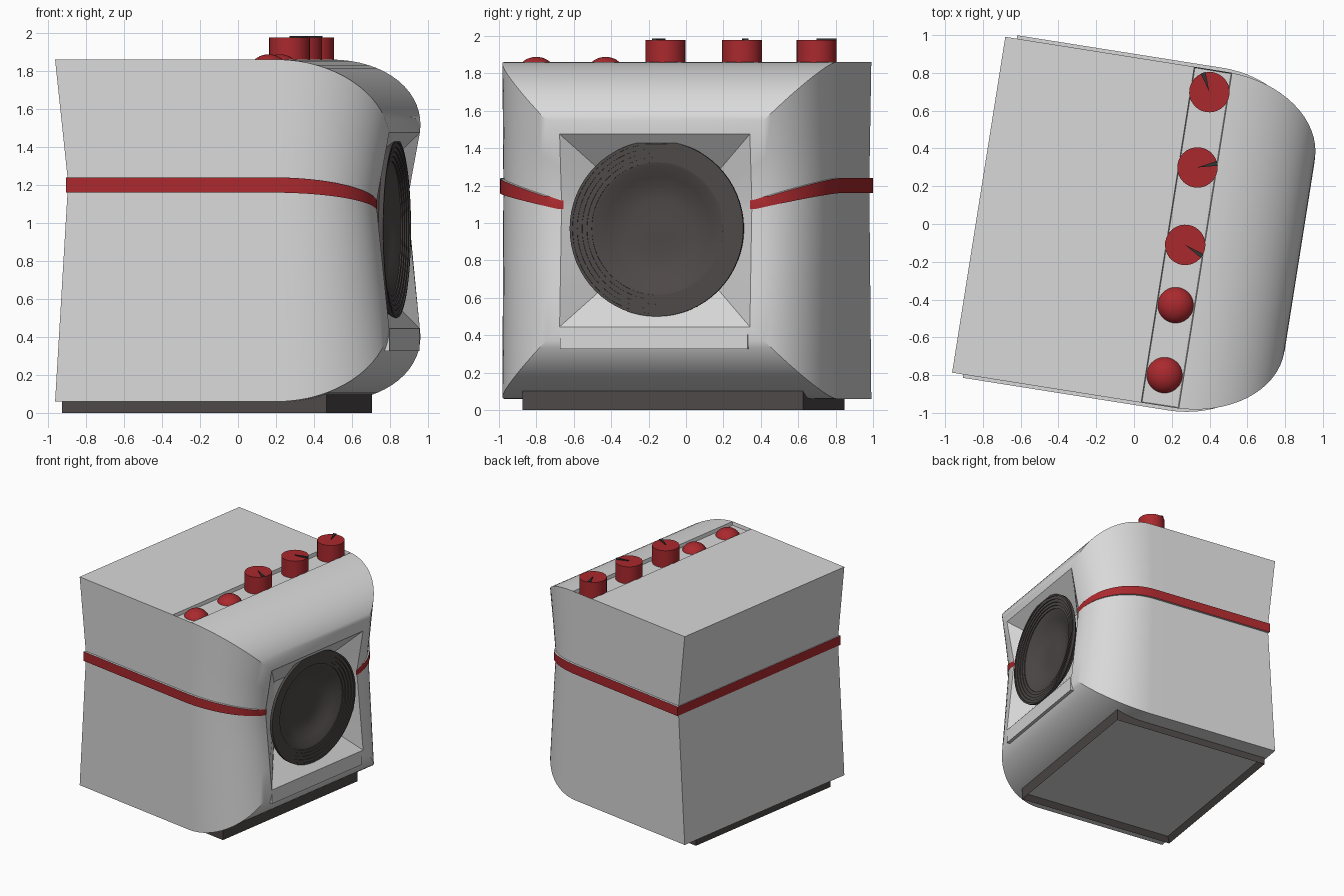
import bpy, bmesh
from math import sin, cos, pi, radians, sqrt
from mathutils import Matrix, Vector

if "Cube" in bpy.data.objects:
    bpy.data.objects.remove(bpy.data.objects["Cube"])

TURN = Matrix.Rotation(radians(-9), 4, 'Z')   # the cabinet stands turned
MID = Vector((0, -0.028, 0.96))               # axis of the tapering box
HALF, MOUTH = 0.9, 0.515
BACK, BEND, FRONT = -0.828, 0.36, 0.892
LOW, HIGH = 0.222, 0.311                      # band edges, as share of half height
SLOT_BACK, SLOT_FRONT = 0.185, 0.387          # control channel


def material(name, r, g, b):
    m = bpy.data.materials.new(name)
    m.use_nodes = True
    m.diffuse_color = (r, g, b, 1)
    node = m.node_tree.nodes["Principled BSDF"]
    node.inputs["Base Color"].default_value = (r, g, b, 1)
    node.inputs["Roughness"].default_value = 0.6
    return m


GREY = material("light grey", 0.69, 0.69, 0.69)
RED = material("red", 0.4, 0.022, 0.027)
DARK = material("charcoal", 0.075, 0.065, 0.064)
BLACK = material("dark pointer grey", 0.035, 0.035, 0.035)


def finish(bm, name, mats, angle=30):
    bmesh.ops.recalc_face_normals(bm, faces=bm.faces)
    me = bpy.data.meshes.new(name)
    bm.to_mesh(me)
    bm.free()
    for mat in mats:
        me.materials.append(mat)
    ob = bpy.data.objects.new(name, me)
    bpy.context.collection.objects.link(ob)
    ob.matrix_world = TURN
    bpy.ops.object.select_all(action='DESELECT')
    bpy.context.view_layer.objects.active = ob
    ob.select_set(True)
    bpy.ops.object.shade_smooth_by_angle(angle=radians(angle))


def add_box(bm, lo, hi):
    lo, hi = Vector(lo), Vector(hi)
    bmesh.ops.create_cube(bm, size=1, matrix=Matrix.Translation((lo + hi) / 2)
                          @ Matrix.Diagonal((*(hi - lo), 1)))


def shell(u, s, side, t, out=0.0, depth=0.066):
    """Point on the cabinet wall: station u, half size s, height t in -1..1.
    Front and back are drawn in towards the band."""
    pinch = depth * min(1, (1 - t) / (1 - HIGH), (1 + t) / (1 + LOW))
    return MID + Vector((u - pinch * (u - 0.033) / 0.859, side * (s + out), t * s))


def loft(bm, rings):
    loops = [[bm.verts.new(p) for p in ring] for ring in rings]
    n = len(loops[0])
    for a, b in zip(loops, loops[1:]):
        for i in range(n):
            j = (i + 1) % n
            bm.faces.new((a[i], a[j], b[j], b[i]))
    return loops


# Stations: straight box, then an elliptical taper to the mouth
def taper(u):
    k = min(1, max(0, (u - BEND) / (FRONT - BEND)))
    return u, MOUTH + (HALF - MOUTH) * sqrt(1 - k * k)


ARC = 16
bends = [BEND + (FRONT - BEND) * sin(pi / 2 * i / ARC) for i in range(ARC + 1)]
stations = [taper(u) for u in sorted([BACK, SLOT_BACK, SLOT_FRONT] + bends)]

# Cabinet with a drawn-in back and a funnel behind the speaker
heights = [-1, -0.6, -0.2, LOW, HIGH, 0.65, 1]


def ring(u, s, depth=0.066):
    return ([shell(u, s, -1, t, depth=depth) for t in heights]
            + [shell(u, s, 1, t, depth=depth) for t in reversed(heights)])


bm = bmesh.new()
loops = loft(bm, [ring(u, s) for u, s in stations] + [ring(0.68, 0.27, 0)])
for loop in (loops[0], loops[-1]):
    for i in range(len(heights) - 1):
        cap = bm.faces.new((loop[i], loop[i + 1], loop[-2 - i], loop[-1 - i]))
        for edge in cap.edges:
            edge.smooth = False
bmesh.ops.recalc_face_normals(bm, faces=bm.faces)

# Shallow control channel across the top
floor = [f for f in bm.faces if f.normal.z > 0.9
         and SLOT_BACK < f.calc_center_median().x < SLOT_FRONT]
bmesh.ops.inset_region(bm, faces=floor, thickness=0.006)
bmesh.ops.translate(bm, verts=list({v for f in floor for v in f.verts}), vec=(0, 0, -0.03))
finish(bm, "cabinet", [GREY])

# Raised band around the sides and back: red face, grey edges
bm = bmesh.new()
rings = []
for side, path in ((-1, stations[::-1]), (1, stations)):
    for u, s in path:
        rear = Vector((-0.005 if u == BACK else 0, 0, 0))
        rings.append([shell(u, s, side, LOW, -0.01) - rear,
                      shell(u, s, side, LOW, 0.018) + rear,
                      shell(u, s, side, HIGH, 0.018) + rear,
                      shell(u, s, side, HIGH, -0.01) - rear])
loops = loft(bm, rings)
for loop in (loops[0], loops[-1]):
    bm.faces.new(loop)
bm.normal_update()
for f in bm.faces:
    f.material_index = int(abs(f.normal.z) > 0.7)
finish(bm, "band", [RED, GREY])

# Ledge below the mouth
bm = bmesh.new()
add_box(bm, (0.72, -0.54, 0.325), (0.893, 0.475, 0.445))
finish(bm, "front_ledge", [GREY])


def lathe(name, mat, profile, centre, axis='Z', n=48, angle=30):
    """Revolve (radius, height) points; radius 0 closes an end."""
    bm = bmesh.new()
    rings = []
    for r, h in profile:
        r = max(r, 0.0001)
        circle = [(r * cos(2 * pi * i / n), r * sin(2 * pi * i / n)) for i in range(n)]
        rings.append([Vector(centre) + Vector((h, a, b) if axis == 'X' else (a, b, h))
                      for a, b in circle])
    loft(bm, rings)
    bmesh.ops.remove_doubles(bm, verts=bm.verts, dist=0.0005)
    finish(bm, name, [mat], angle)


# Speaker: rim, stepped rings, then a smooth dished cone
profile = [(0, -0.14), (0.3, -0.14), (0.45, -0.04), (0.47, -0.025), (0.47, 0)]
for i in range(5):
    r = 0.455 - 0.025 * i
    profile += [(r, -0.007 * i), (r, -0.007 * (i + 1))]
profile += [(0.335, -0.04), (0.28, -0.07), (0.22, -0.095), (0.16, -0.106),
            (0.08, -0.104), (0, -0.102)]
lathe("speaker", DARK, profile, (0.852, -0.025, 0.97), 'X', 64, 40)

# Plinth frame, open below to the cabinet's grey underside
bm = bmesh.new()
add_box(bm, (-0.812, -0.789, 0), (0.598, 0.729, 0.11))
under = min(bm.faces, key=lambda f: f.calc_center_median().z)
bmesh.ops.inset_region(bm, faces=[under], thickness=0.05)
bmesh.ops.translate(bm, verts=under.verts, vec=(0, 0, 0.04))
under.material_index = 1
finish(bm, "plinth", [DARK, GREY])

# Knobs with wedge pointers
KX = 0.285
for i, (y, turn) in enumerate(((0.752, 117), (0.348, 21), (-0.067, -24))):
    lathe(f"knob_{i + 1}", RED, [(0, 1.81), (0.107, 1.81), (0.107, 1.977), (0, 1.977)],
          (KX, y, 0), n=32)
    bm = bmesh.new()
    spin = Matrix.Translation((KX, y, 1.976)) @ Matrix.Rotation(radians(turn), 4, 'Z')
    wedge = ((0, 0), (0.108, -0.013), (0.108, 0.013))
    loops = loft(bm, [[spin @ Vector((a, b, h)) for a, b in wedge] for h in (0, 0.009)])
    for loop in loops:
        bm.faces.new(loop)
    finish(bm, f"knob_pointer_{i + 1}", [BLACK])

# Domed buttons
dome = [(0.1 * cos(a), 0.085 * sin(a)) for a in (pi / 20 * (i - 10) for i in range(21))]
for i, y in enumerate((-0.39, -0.765)):
    lathe(f"button_{i + 1}", RED, dome, (KX, y, 1.803), n=32)
